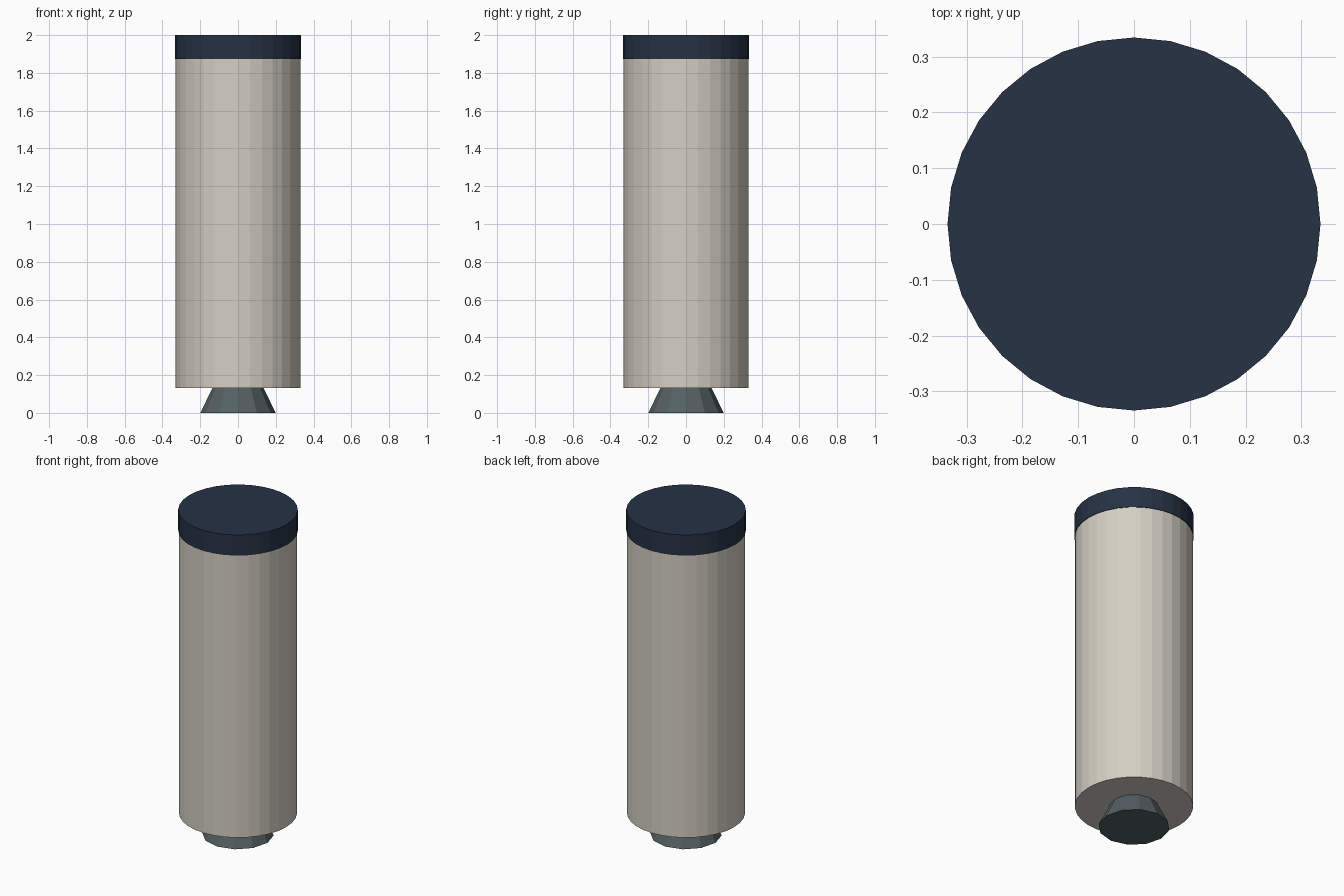
import bpy

if "Cube" in bpy.data.objects:
    bpy.data.objects.remove(bpy.data.objects["Cube"])

def material(name, srgb):
    m = bpy.data.materials.new(name)
    lin = [((c / 255 + 0.055) / 1.055) ** 2.4 for c in srgb]
    m.diffuse_color = (*lin, 1)
    m.use_nodes = True
    m.node_tree.nodes["Principled BSDF"].inputs["Base Color"].default_value = m.diffuse_color
    return m

def tapered(name, sides, r_bottom, r_top, z0, z1, mat):
    bpy.ops.mesh.primitive_cone_add(vertices=sides, radius1=r_bottom, radius2=r_top,
                                    depth=z1 - z0, location=(0, 0, (z0 + z1) / 2))
    ob = bpy.context.object
    ob.name = name
    ob.data.materials.append(mat)
    return ob

shell = material("warm off white", (212, 207, 196))
navy = material("dark navy", (38, 50, 68))
metal = material("slate grey", (84, 96, 100))

# Tank body, top cap ring and flared engine nozzle
tapered("tank_body", 32, 0.33, 0.33, 0.133, 1.875, shell)
tapered("top_cap", 32, 0.334, 0.334, 1.873, 2.0, navy)
tapered("engine_nozzle", 12, 0.2, 0.133, 0.0, 0.135, metal)
